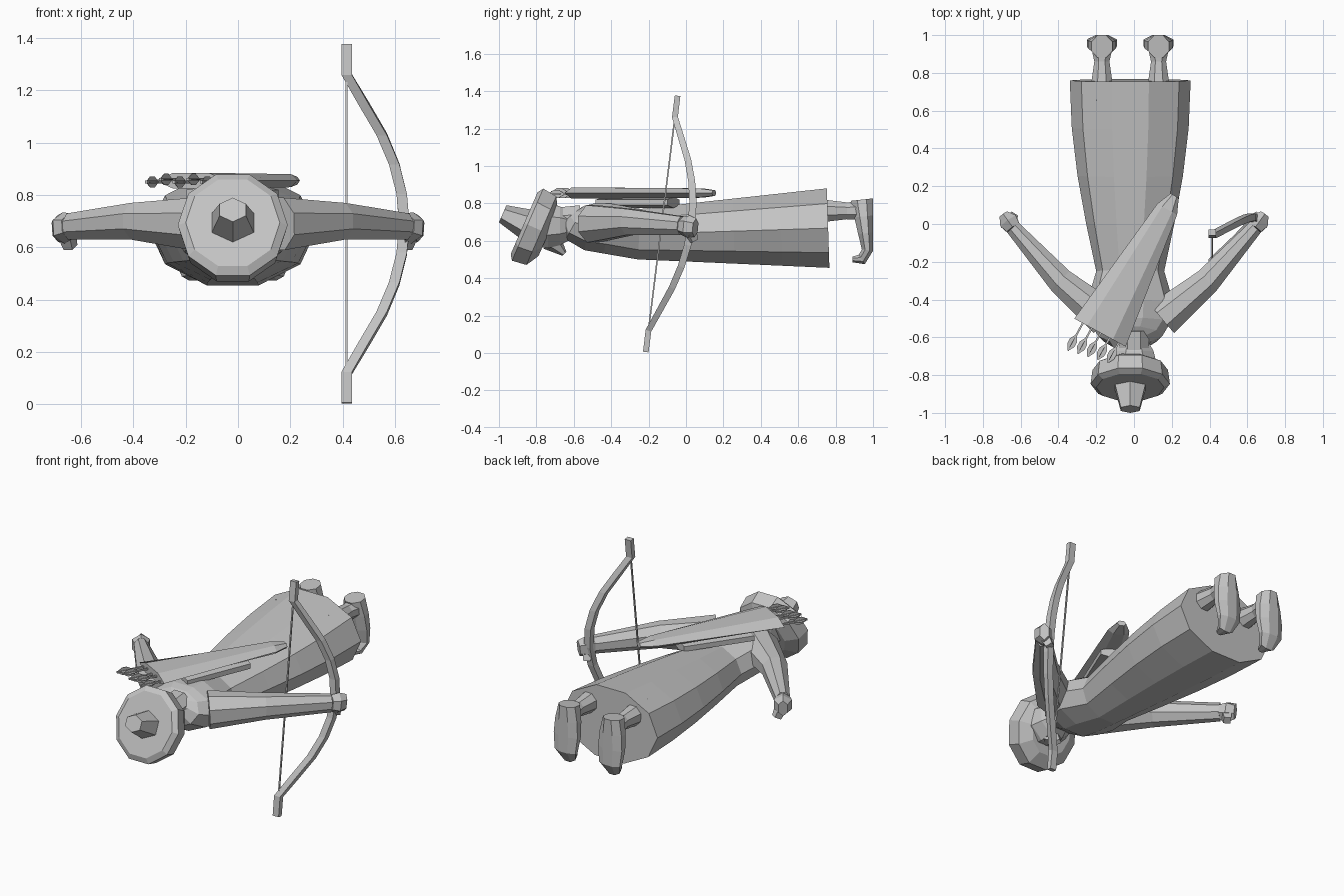
import bpy
import bmesh
from math import pi, sin, cos
from mathutils import Vector

cube = bpy.data.objects.get("Cube")
if cube:
    bpy.data.objects.remove(cube, do_unlink=True)

shade = 0.55
grey = bpy.data.materials.new("plain grey")
grey.use_nodes = True
grey.diffuse_color = (shade, shade, shade, 1)
grey.node_tree.nodes["Principled BSDF"].inputs["Base Color"].default_value = grey.diffuse_color

ACROSS, UPWARD = Vector((1, 0, 0)), Vector((0, 0, 1))
BODY_X = -0.02


def mix(start, end, amount):
    return start + (end - start) * amount


def unit_ring(sides, flat):
    """Regular polygon scaled to fill the unit square."""
    turn = pi / sides if flat else 0
    angles = [2 * pi * k / sides + turn for k in range(sides)]
    widest, tallest = max(map(cos, angles)), max(map(sin, angles))
    return [(cos(angle) / widest, sin(angle) / tallest) for angle in angles]


def loft(name, rows, sides=8, side=None, flat=True):
    """Skin a capped tube over rows of (centre, half width, half height)."""
    bm = bmesh.new()
    centres = [Vector(row[0]) for row in rows]
    last = len(rows) - 1
    rings = []
    for i, (centre, width, height) in enumerate(rows):
        along = (centres[min(i + 1, last)] - centres[max(i - 1, 0)]).normalized()
        sideways = side or along.cross(UPWARD).normalized()
        upright = sideways.cross(along).normalized()
        rings.append([bm.verts.new(centres[i] + sideways * a * width + upright * b * height)
                      for a, b in unit_ring(sides, flat)])
    for ring, following in zip(rings, rings[1:]):
        for k in range(sides):
            after = (k + 1) % sides
            bm.faces.new((ring[k], ring[after], following[after], following[k]))
    bm.faces.new(rings[0])
    bm.faces.new(rings[-1])
    bmesh.ops.recalc_face_normals(bm, faces=bm.faces)
    mesh = bpy.data.meshes.new(name)
    bm.to_mesh(mesh)
    bm.free()
    mesh.materials.append(grey)
    bpy.context.collection.objects.link(bpy.data.objects.new(name, mesh))


def taper(name, start, end, start_radius, end_radius, sides=8, side=None):
    """Straight tapered rod between two points."""
    loft(name, [(start, start_radius, start_radius), (end, end_radius, end_radius)], sides, side)


# Robe: a flaring skirt that closes into rounded shoulders
def robe_row(y, width, underside, upperside):
    centre = Vector((BODY_X, y, (underside + upperside) / 2))
    return centre, width, (upperside - underside) / 2


robe = []
for step in range(5):
    t = 1 - step / 4
    flare = sin(t * pi / 2)
    robe.append(robe_row(mix(-0.25, 0.76, t), mix(0.18, 0.32, flare),
                         mix(0.5, 0.455, t), mix(0.77, 0.88, t)))
for step in range(4):
    angle = step / 3 * pi / 2
    robe.append(robe_row(mix(-0.42, -0.62, sin(angle)), mix(0.11, 0.23, cos(angle)),
                         mix(0.66, 0.53, cos(angle)), 0.8))
loft("robe", robe, sides=10, side=ACROSS, flat=False)

# Neck, head and beard
taper("neck", (0, -0.56, 0.71), (0, -0.66, 0.7), 0.08, 0.08, side=ACROSS)
head = []
for step in range(4):
    t = step / 3
    radius = mix(0.07, 0.12, sin(t * pi * 0.7))
    head.append((Vector((0, mix(-0.61, -0.8, t), 0.68)), radius, radius))
loft("head", head, side=ACROSS)
taper("beard", (0, -0.72, 0.6), (0, -0.65, 0.53), 0.06, 0.015, sides=6, side=ACROSS)

# Hat: tilted brim with a tapered crown
hat_centre = Vector((BODY_X, -0.81, 0.67))
hat_axis = Vector((0, -0.92, 0.4))
brim = [(-0.08, 0.13), (-0.04, 0.2), (0.04, 0.21), (0.06, 0.18)]
loft("hat_brim", [(hat_centre + hat_axis * reach, radius, radius) for reach, radius in brim],
     sides=10, side=ACROSS, flat=False)
taper("hat_crown", hat_centre + hat_axis * 0.04, hat_centre + hat_axis * 0.185,
      0.085, 0.05, sides=6, side=ACROSS)

# Arms, hands, legs and feet on both sides
for label, sign in (("left", 1), ("right", -1)):
    def point(x, y, z):
        return Vector((sign * x, y, z))

    shoulder, elbow = point(0.15, -0.5, 0.69), point(0.39, -0.3, 0.7)
    wrist, fingers = point(0.64, -0.02, 0.68), point(0.69, 0.05, 0.67)
    loft(label + "_arm", [(shoulder, 0.1, 0.1), (elbow, 0.07, 0.07), (wrist, 0.04, 0.05)])
    loft(label + "_hand", [(wrist, 0.04, 0.05), (wrist.lerp(fingers, 0.5), 0.05, 0.06),
                           (fingers, 0.025, 0.05)], sides=6)
    taper(label + "_thumb", wrist.lerp(fingers, 0.4), point(0.64, 0.04, 0.6), 0.03, 0.02, sides=4)

    leg_x = BODY_X + sign * 0.15
    hip, ankle, heel = [Vector((leg_x, y, 0.76)) for y in (0.65, 0.86, 0.95)]
    loft(label + "_leg", [(hip, 0.07, 0.07), (ankle, 0.04, 0.045), (heel, 0.06, 0.05)],
         side=ACROSS)
    # The sole stays flat while the foot thins towards a curled toe
    foot = []
    for step in range(4):
        t = step / 3
        depth = mix(0.06, 0.03, t)
        foot.append((Vector((leg_x, 1 - depth, mix(0.82, 0.55, t))),
                     mix(0.055, 0.08, sin(t * pi * 0.8)), depth))
    foot.append((Vector((leg_x, 0.94, 0.5)), 0.045, 0.03))
    foot.append((Vector((leg_x, 0.89, 0.5)), 0.02, 0.015))
    loft(label + "_foot", foot, side=ACROSS)


# Bow held in the left hand: parabolic limbs with straight tips
def bow_point(t):
    bend = min(abs(t) / 0.8, 1) ** 2
    return Vector((0.635 - 0.22 * bend, 0.03 - 0.16 * bend + 0.085 * t, 0.69 + 0.685 * t))


bow = []
for step in range(-6, 7):
    t = step / 6
    bow.append((bow_point(t), 0.02, mix(0.02, 0.015, abs(t))))
loft("bow", bow, sides=4, side=ACROSS)
taper("bow_string", bow_point(0.8), bow_point(-0.8), 0.004, 0.004, sides=4, side=ACROSS)

# Flat quiver slung across the back
mouth, tail = Vector((-0.18, -0.575, 0.855)), Vector((0.215, 0.15, 0.855))
loft("quiver", [(mouth, 0.155, 0.03), (mouth.lerp(tail, 0.9), 0.06, 0.025), (tail, 0.025, 0.015)],
     sides=6, flat=False)
loft("quiver_strap", [(mouth.lerp(tail, t) - UPWARD * 0.05, mix(0.13, 0.04, t), 0.03)
                      for t in (0.2, 0.7)], sides=6)

# Arrows fanned along the mouth, each with crossed feathers
aim = (mouth - tail).normalized()
for i in range(5):
    tip = Vector((mix(-0.35, -0.14, i / 4), mix(-0.67, -0.735, i / 4), 0.85 + 0.01 * (i % 2)))
    taper(f"arrow_shaft_{i}", tip - aim * 0.22, tip, 0.005, 0.005, sides=4)
    for part, wide, tall in (("flat", 1, 0.1), ("upright", 0.1, 1)):
        feather = []
        for step in range(4):
            size = mix(0.006, 0.024, sin(step / 3 * pi))
            feather.append((tip - aim * mix(0.09, 0.005, step / 3), size * wide, size * tall))
        loft(f"arrow_feather_{part}_{i}", feather, sides=4)
